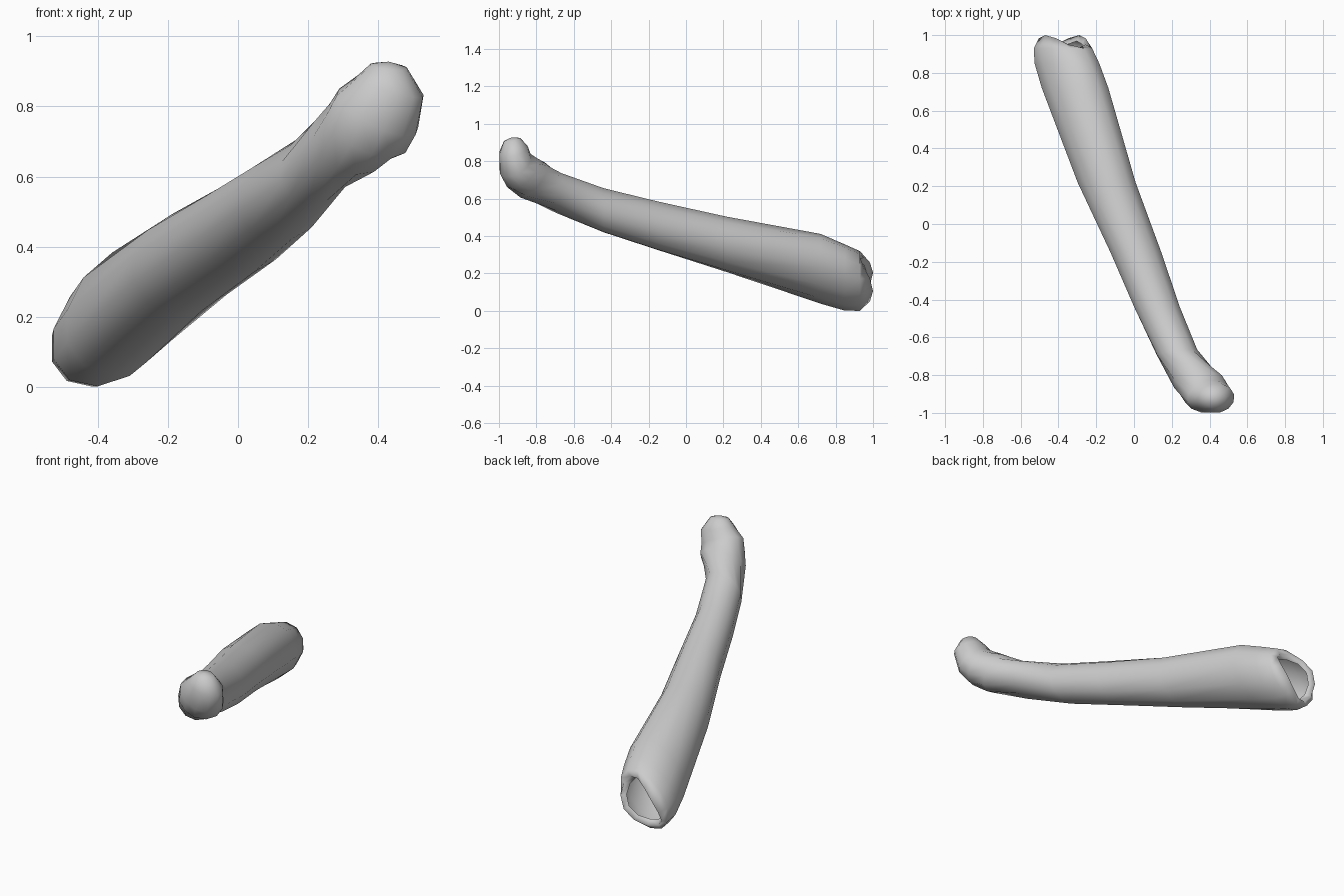
import bpy, bmesh, math
from mathutils import Vector

SIDES = 12
LEFT = (-1, 0, 0)
FWD = (0, -1, 0)

# Rings along the tube: centre, axis, side direction, half width, half height, skew
rings = [
    # rolled lip, rim and mouth of the open end
    ((-0.378, 0.935, 0.157), FWD, LEFT, 0.104, 0.108, -0.40),
    ((-0.380, 0.967, 0.155), FWD, LEFT, 0.125, 0.128, -0.40),
    ((-0.376, 0.930, 0.160), FWD, LEFT, 0.156, 0.156, -0.33),
    # shaft
    ((-0.355, 0.85, 0.178), FWD, LEFT, 0.173, 0.173, -0.33),
    ((-0.312, 0.72, 0.225), FWD, LEFT, 0.178, 0.182, -0.30),
    ((-0.145, 0.22, 0.355), FWD, LEFT, 0.155, 0.146, -0.12),
    ((0.010, -0.15, 0.455), FWD, LEFT, 0.136, 0.130, -0.03),
    ((0.122, -0.44, 0.538), FWD, LEFT, 0.122, 0.118, -0.03),
    ((0.228, -0.68, 0.630), (0.1, -1, 0.1), LEFT, 0.108, 0.105, -0.20),
    # upturned knob
    ((0.318, -0.82, 0.700), (0.4, -0.75, 0.6), (-0.9, -0.2, 0.25), 0.113, 0.113, 0),
    ((0.370, -0.875, 0.738), (0.42, -0.6, 0.7), (-0.9, -0.1, 0.4), 0.127, 0.108, 0),
    ((0.398, -0.912, 0.785), (0.42, -0.45, 0.8), (-0.9, -0.05, 0.43), 0.127, 0.094, 0),
    ((0.436, -0.922, 0.858), (0.3, -0.2, 0.95), (-0.95, 0, 0.3), 0.098, 0.078, 0),
    ((0.430, -0.930, 0.915), (0.1, -0.2, 1.0), (-1, 0, 0.1), 0.052, 0.045, 0),
]


def add_ring(bm, centre, axis, side, half_w, half_h, skew):
    n = Vector(axis).normalized()
    u = Vector(side)
    u = (u - n * u.dot(n)).normalized()
    v = u.cross(n)
    verts = []
    for i in range(SIDES):
        a = 2 * math.pi * (i + 0.5) / SIDES
        p = Vector(centre) + 1.025 * (u * half_w * math.cos(a) + v * half_h * math.sin(a + skew))
        verts.append(bm.verts.new(p))
    return verts


# Bent hollow tube skinned over the rings
bm = bmesh.new()
loops = [add_ring(bm, *r) for r in rings]

# Wavy rim with two opposite lobes
for loop in loops[:2]:
    for i, vert in enumerate(loop):
        vert.co.y += 0.033 * math.sin(4 * math.pi * (i + 0.5) / SIDES)

for a, b in zip(loops, loops[1:]):
    for i in range(SIDES):
        j = (i + 1) % SIDES
        bm.faces.new((a[i], a[j], b[j], b[i]))

# Closed tip of the knob
tip = bm.verts.new((0.430, -0.932, 0.928))
for i in range(SIDES):
    bm.faces.new((loops[-1][i], loops[-1][(i + 1) % SIDES], tip))
bmesh.ops.recalc_face_normals(bm, faces=bm.faces)

mesh = bpy.data.meshes.new("bent_tube")
bm.to_mesh(mesh)
bm.free()
mesh.shade_smooth()
tube = bpy.data.objects.new("bent_tube", mesh)
bpy.context.collection.objects.link(tube)
